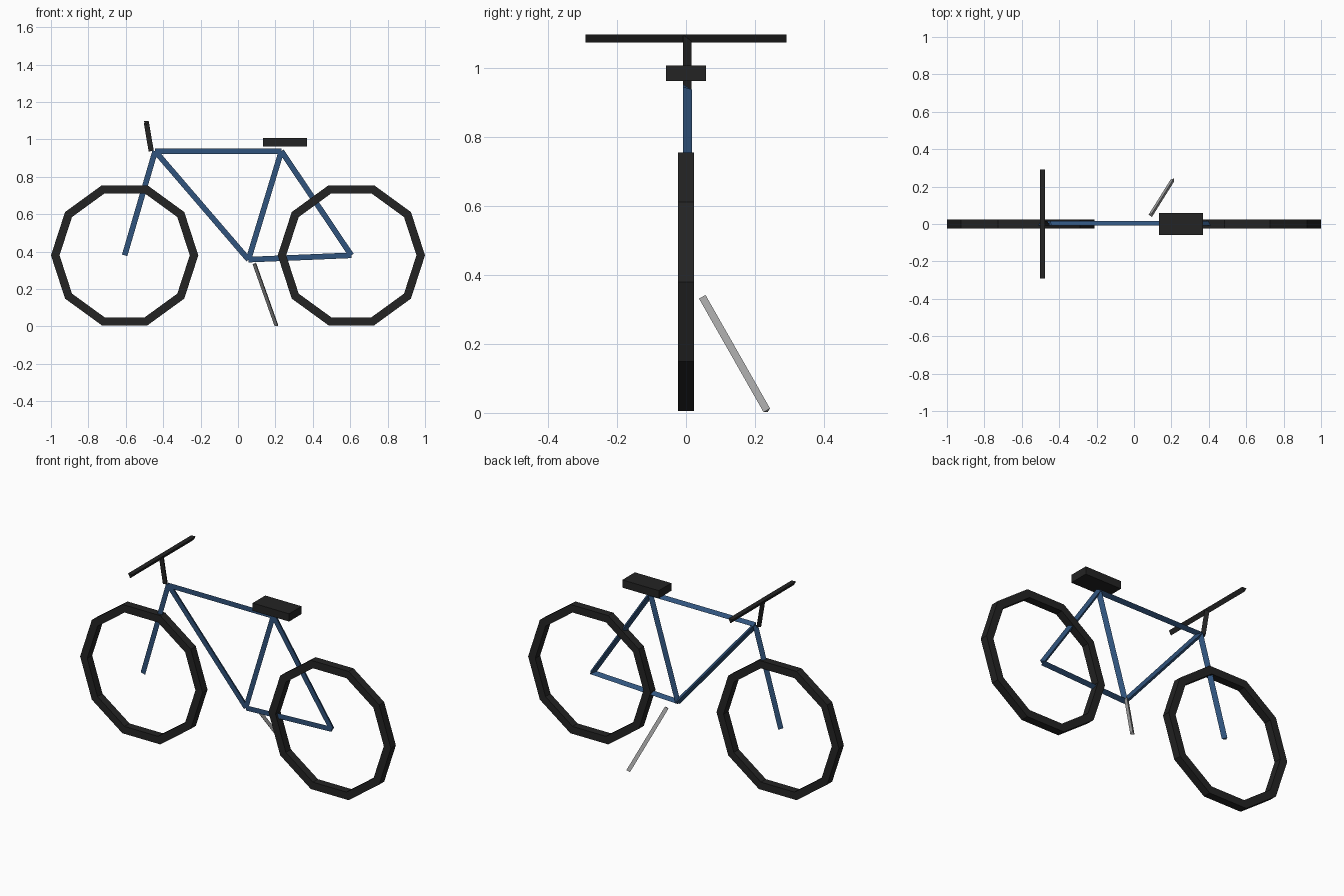
import bpy, bmesh, math
from mathutils import Vector, Matrix

cube = bpy.data.objects.get("Cube")
if cube:
    bpy.data.objects.remove(cube, do_unlink=True)


def material(name, color):
    mat = bpy.data.materials.new(name)
    mat.use_nodes = True
    mat.diffuse_color = (*color, 1)
    mat.node_tree.nodes["Principled BSDF"].inputs["Base Color"].default_value = (*color, 1)
    return mat


blue = material("frame blue", (0.03, 0.088, 0.205))
black = material("rubber black", (0.017, 0.017, 0.017))
grey = material("stand grey", (0.37, 0.37, 0.37))


def finish(name, bm, mat):
    bmesh.ops.recalc_face_normals(bm, faces=bm.faces)
    mesh = bpy.data.meshes.new(name)
    bm.to_mesh(mesh)
    bm.free()
    mesh.materials.append(mat)
    obj = bpy.data.objects.new(name, mesh)
    bpy.context.collection.objects.link(obj)
    return obj


def bar(name, start, end, radius, flat, mat):
    """Three-sided bar whose flat side faces the direction 'flat'."""
    a, b = Vector(start), Vector(end)
    axis = (b - a).normalized()
    ridge = -Vector(flat)
    ridge = (ridge - axis * ridge.dot(axis)).normalized()
    side = axis.cross(ridge)
    bm = bmesh.new()
    rings = []
    for p in (a, b):
        rings.append([bm.verts.new(p + radius * (ridge * math.cos(t) + side * math.sin(t)))
                      for t in (math.tau * i / 3 for i in range(3))])
    for i in range(3):
        j = (i + 1) % 3
        bm.faces.new((rings[0][i], rings[0][j], rings[1][j], rings[1][i]))
    bm.faces.new(rings[0])
    bm.faces.new(rings[1])
    return finish(name, bm, mat)


def wheel(name, x, z, radius, half):
    """Ten-sided tyre with a square section."""
    bm = bmesh.new()
    rings = []
    for i in range(10):
        t = math.tau * i / 10
        out = Vector((math.cos(t), 0, math.sin(t)))
        rings.append([bm.verts.new(Vector((x, half * w, z)) + out * (radius + half * r))
                      for r, w in ((-1, -1), (1, -1), (1, 1), (-1, 1))])
    for i in range(10):
        p, q = rings[i], rings[(i + 1) % 10]
        for k in range(4):
            m = (k + 1) % 4
            bm.faces.new((p[k], p[m], q[m], q[k]))
    return finish(name, bm, black)


# Wheels
wheel("front_wheel", -0.606, 0.38, 0.371, 0.0228)
wheel("rear_wheel", 0.606, 0.38, 0.371, 0.0228)

# Frame joints
head = (-0.443, 0, 0.937)
seat_joint = (0.232, 0, 0.937)
crank = (0.056, 0, 0.357)
front_axle = (-0.606, 0, 0.38)
rear_axle = (0.606, 0, 0.38)

# Frame tubes
for name, a, b in (("fork", front_axle, head),
                   ("top_tube", head, seat_joint),
                   ("down_tube", head, crank),
                   ("seat_tube", crank, seat_joint),
                   ("chain_stay", crank, rear_axle),
                   ("seat_stay", seat_joint, rear_axle)):
    bar(name, a, b, 0.0172, (0, -1, 0), blue)

# Steering
bar("stem", (-0.464, 0, 0.937), (-0.49, 0, 1.09), 0.016, (0, -1, 0), black)
bar("handlebar", (-0.49, -0.291, 1.089), (-0.49, 0.291, 1.089), 0.016, (0, 0, 1), black)

# Saddle
bm = bmesh.new()
bmesh.ops.create_cube(bm, size=1, matrix=Matrix.Translation((0.252, 0, 0.984))
                      @ Matrix.Diagonal((0.234, 0.115, 0.045, 1)))
finish("saddle", bm, black)

# Kickstand
bar("kickstand", (0.09, 0.048, 0.335), (0.207, 0.235, 0.006), 0.0125, (1, 0, 0), grey)
